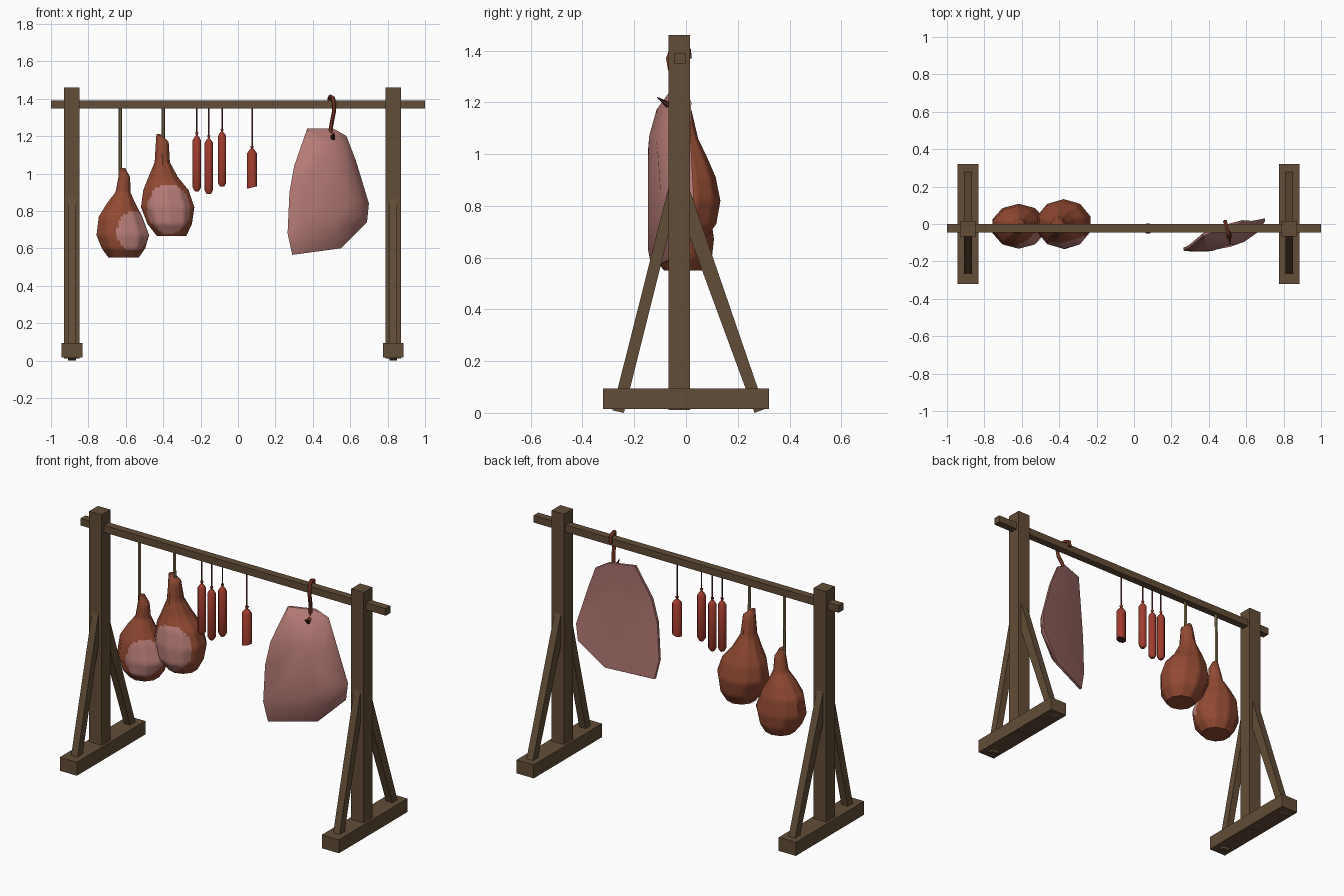
import bpy, bmesh, math
from mathutils import Vector

cube = bpy.data.objects.get("Cube")
if cube:
    bpy.data.objects.remove(cube, do_unlink=True)


def material(name, rgb):
    m = bpy.data.materials.new(name)
    m.use_nodes = True
    m.diffuse_color = (*rgb, 1)
    for n in m.node_tree.nodes:
        if n.type == 'BSDF_PRINCIPLED':
            n.inputs["Base Color"].default_value = (*rgb, 1)
            n.inputs["Roughness"].default_value = 0.8
    return m


WOOD = material("brown wood", (0.122, 0.074, 0.038))
HAM = material("cured rind", (0.285, 0.068, 0.032))
PINK = material("pink meat", (0.47, 0.2, 0.182))
RED = material("sausage red", (0.35, 0.045, 0.027))
ROPE = material("tan rope", (0.28, 0.21, 0.1))
STRING = material("dark string", (0.14, 0.045, 0.035))
HOOK = material("copper hook", (0.23, 0.05, 0.025))
DARK = material("dark cut", (0.06, 0.016, 0.012))


def finish(bm, name, mats, smooth=None):
    bmesh.ops.recalc_face_normals(bm, faces=bm.faces)
    me = bpy.data.meshes.new(name)
    bm.to_mesh(me)
    bm.free()
    for m in mats:
        me.materials.append(m)
    ob = bpy.data.objects.new(name, me)
    bpy.context.collection.objects.link(ob)
    if smooth:
        shade(ob, smooth)
    return ob


def select(ob):
    bpy.ops.object.select_all(action='DESELECT')
    ob.select_set(True)
    bpy.context.view_layer.objects.active = ob


def shade(ob, angle):
    select(ob)
    bpy.ops.object.shade_smooth_by_angle(angle=math.radians(angle))


def box(name, lo, hi):
    lo, hi = Vector(lo), Vector(hi)
    bm = bmesh.new()
    bmesh.ops.create_cube(bm, size=1)
    for v in bm.verts:
        v.co = (lo + hi) / 2 + v.co * (hi - lo)
    return finish(bm, name, [WOOD])


def prism(name, x, half, outline):
    """Extrude a (y, z) outline along x."""
    bm = bmesh.new()
    rings = [[bm.verts.new((x + s * half, y, z)) for y, z in outline] for s in (-1, 1)]
    bridge(bm, *rings)
    for r in rings:
        bm.faces.new(r)
    return finish(bm, name, [WOOD])


def bridge(bm, a, b):
    n = len(a)
    for i in range(n):
        bm.faces.new((a[i], a[(i + 1) % n], b[(i + 1) % n], b[i]))


def loft(rings, sides):
    """Stack elliptical rings (z, cx, cy, rx, ry) and cap both ends."""
    bm = bmesh.new()
    loops = []
    for z, cx, cy, rx, ry in rings:
        angles = [math.tau * (i + 0.5) / sides for i in range(sides)]
        loops.append([bm.verts.new((cx + rx * math.cos(a), cy + ry * math.sin(a), z)) for a in angles])
    for a, b in zip(loops, loops[1:]):
        bridge(bm, a, b)
    bm.faces.new(loops[0])
    bm.faces.new(loops[-1])
    return bm


def tube(name, points, radius, mat):
    cu = bpy.data.curves.new(name, 'CURVE')
    cu.dimensions = '3D'
    cu.bevel_depth = radius
    cu.bevel_resolution = 1
    cu.use_fill_caps = True
    sp = cu.splines.new('POLY')
    sp.points.add(len(points) - 1)
    for p, co in zip(sp.points, points):
        p.co = (*co, 1)
    cu.materials.append(mat)
    ob = bpy.data.objects.new(name, cu)
    bpy.context.collection.objects.link(ob)
    select(ob)
    bpy.ops.object.convert(target='MESH')
    shade(ob, 50)


# Wooden stands and the crossbar
for side, x in (("right", -0.888), ("left", 0.83)):
    box(side + "_post", (x - 0.041, -0.068, 0.012), (x + 0.041, 0.015, 1.46))
    box(side + "_foot", (x - 0.056, -0.32, 0.015), (x + 0.056, 0.32, 0.095))
    prism(side + "_front_brace", x, 0.021,
          [(-0.285, 0.01), (-0.24, 0), (-0.04, 0.8), (-0.05, 0.9), (-0.068, 0.87)])
    prism(side + "_back_brace", x, 0.021,
          [(0.265, 0), (0.305, 0.015), (0.015, 0.86), (0, 0.86), (0, 0.72)])
box("crossbar", (-1, -0.045, 1.348), (1, -0.001, 1.39))

# Hams with a pale cut patch on the front
hams = {
    "small_ham": ([(1.03, -0.617, -0.02, 0.014, 0.02), (0.98, -0.608, -0.015, 0.033, 0.034),
                   (0.9, -0.615, -0.01, 0.042, 0.045), (0.84, -0.625, -0.01, 0.08, 0.075),
                   (0.77, -0.628, -0.01, 0.122, 0.105), (0.67, -0.616, -0.012, 0.148, 0.12),
                   (0.6, -0.612, -0.012, 0.122, 0.112), (0.55, -0.612, -0.005, 0.085, 0.08)],
                  (-0.56, 0.692, 0.088, 0.105), -0.63),
    "large_ham": ([(1.21, -0.425, -0.02, 0.012, 0.015), (1.17, -0.405, -0.015, 0.036, 0.036),
                   (1.06, -0.405, -0.008, 0.043, 0.055), (0.98, -0.4, 0, 0.083, 0.085),
                   (0.91, -0.385, 0, 0.128, 0.115), (0.82, -0.376, 0, 0.15, 0.133),
                   (0.73, -0.365, -0.008, 0.125, 0.125), (0.665, -0.355, -0.01, 0.082, 0.08)],
                  (-0.37, 0.81, 0.115, 0.132), -0.4),
}
for name, (rings, (px, pz, rx, rz), rope_x) in hams.items():
    bm = loft(rings, 10)
    bmesh.ops.subdivide_edges(bm, edges=bm.edges[:], cuts=4, use_grid_fill=True)
    for f in bm.faces:
        c = f.calc_center_median()
        inside = ((c.x - px) / rx) ** 2 + ((c.z - pz) / rz) ** 2 < 1
        f.material_index = int(inside and c.y < -0.02)
    finish(bm, name, [HAM, PINK], 40)
    tube(name + "_rope", [(rope_x, -0.023, 1.36), (rope_x, -0.02, rings[0][0] - 0.05)], 0.009, ROPE)

# Sausages on strings, the last one cut off at the bottom
for i, (x, low, high, r) in enumerate([(-0.22, 0.905, 1.2, 0.024), (-0.156, 0.89, 1.185, 0.024),
                                       (-0.085, 0.93, 1.22, 0.024), (0.075, 0.92, 1.13, 0.028)]):
    cut = i == 3
    y = -0.024
    end = [(low, 1.0)] if cut else [(low, 0.5), (low + 0.02, 1.0)]
    profile = end + [(high - 0.022, 1.0), (high - 0.004, 0.55), (high + 0.004, 0.2), (high + 0.018, 0.4)]
    bm = loft([(z, x, y, r * k, r * k) for z, k in profile], 8)
    for v in bm.verts:
        if cut and v.co.z < low + 0.01:
            v.co.z += (v.co.x - x) * 0.25 + 0.005
    for f in bm.faces:
        f.material_index = int(cut and len(f.verts) == 8 and f.calc_center_median().z < low + 0.02)
    finish(bm, f"sausage_{i + 1}", [RED, DARK], 50)
    tube(f"sausage_string_{i + 1}", [(x, y, 1.36), (x, y, high)], 0.004, STRING)

# Slab of meat: flat slanted back and a bulging front
outline = [(0.37, 1.24), (0.51, 1.24), (0.58, 1.2), (0.63, 1.07), (0.7, 0.84), (0.69, 0.74),
           (0.62, 0.67), (0.55, 0.6), (0.29, 0.565), (0.265, 0.68), (0.275, 0.9), (0.3, 1.04)]
center = Vector((0.48, 0.9))


def slab_ring(bm, scale, offset):
    ring = []
    for p in outline:
        q = center + (Vector(p) - center) * scale
        y = -0.125 + 0.36 * (q.x - 0.27) + max(0, q.y - 1) * 0.17
        ring.append(bm.verts.new((q.x, max(y + offset, -0.147), q.y)))
    return ring


bm = bmesh.new()
rings = [slab_ring(bm, s, o) for s, o in ((0.6, 0.006), (1, 0), (1, -0.016), (0.8, -0.062), (0.5, -0.085))]
for a, b in zip(rings, rings[1:]):
    bridge(bm, a, b)
bm.faces.new(rings[0])
bm.faces.new(rings[-1])
finish(bm, "meat_slab", [PINK], 40)

# Hook over the crossbar, its point coming through the slab
tube("hook", [(0.487, 0.012, 1.37), (0.489, 0.01, 1.4), (0.495, -0.02, 1.412), (0.508, -0.055, 1.405),
              (0.514, -0.067, 1.37), (0.513, -0.06, 1.33), (0.503, -0.04, 1.28), (0.494, -0.025, 1.23),
              (0.5, -0.035, 1.2), (0.508, -0.07, 1.192)], 0.011, HOOK)
bm = bmesh.new()
bmesh.ops.create_cone(bm, segments=6, radius1=0.013, radius2=0.001, depth=0.055, cap_ends=True)
turn = Vector((0.1, -0.85, 0.6)).to_track_quat('Z', 'Y')
for v in bm.verts:
    v.co = turn @ v.co + Vector((0.511, -0.09, 1.205))
finish(bm, "hook_point", [DARK])
